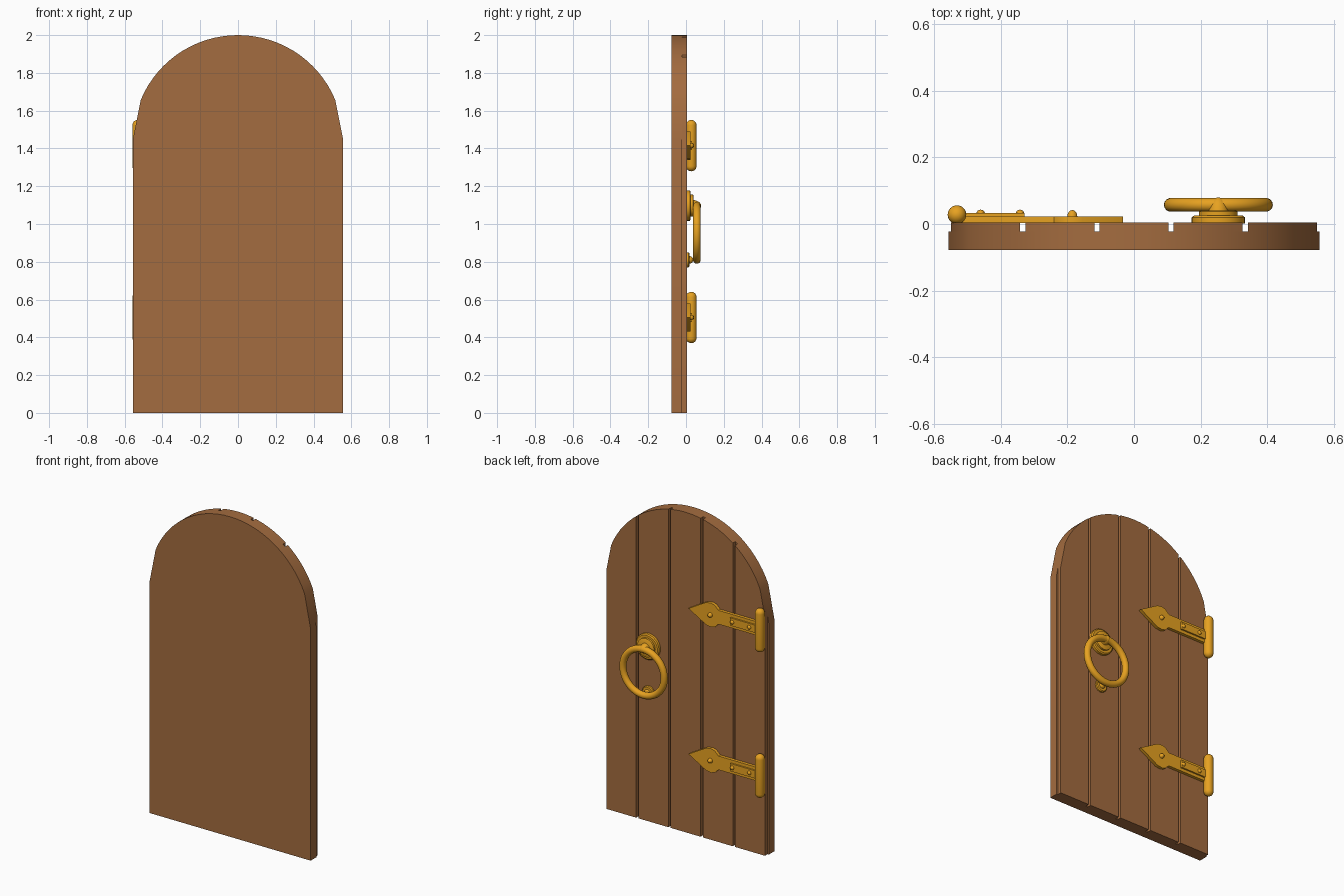
import bpy, bmesh, math
from mathutils import Matrix, Vector

if "Cube" in bpy.data.objects:
    bpy.data.objects.remove(bpy.data.objects["Cube"])


def material(name, rgb):
    m = bpy.data.materials.new(name)
    m.diffuse_color = (*rgb, 1)
    m.use_nodes = True
    m.node_tree.nodes["Principled BSDF"].inputs["Base Color"].default_value = m.diffuse_color
    return m


wood = material("wood", (0.37, 0.15, 0.05))
brass = material("brass", (0.80, 0.36, 0.015))


def finish(name, bm, mat, smooth=True):
    bmesh.ops.recalc_face_normals(bm, faces=bm.faces)
    me = bpy.data.meshes.new(name)
    bm.to_mesh(me)
    bm.free()
    ob = bpy.data.objects.new(name, me)
    bpy.context.collection.objects.link(ob)
    me.materials.append(mat)
    if smooth:
        bpy.ops.object.select_all(action='DESELECT')
        ob.select_set(True)
        bpy.context.view_layer.objects.active = ob
        bpy.ops.object.shade_smooth_by_angle(angle=math.radians(35))
    return ob


def slab(name, outline, y0, y1, mat):
    """Extrude an (x, z) outline from y0 to y1."""
    bm = bmesh.new()
    face = bm.faces.new([bm.verts.new((x, y0, z)) for x, z in outline])
    ext = bmesh.ops.extrude_face_region(bm, geom=[face])
    bmesh.ops.translate(bm, vec=(0, y1 - y0, 0),
                        verts=[v for v in ext['geom'] if isinstance(v, bmesh.types.BMVert)])
    return finish(name, bm, mat)


def lathe(name, profile, loc, mat, axis='Y', closed=False, steps=32):
    """Revolve a (radius, height) profile around the Y or Z axis."""
    bm = bmesh.new()
    vs = [bm.verts.new((r, 0, h)) for r, h in profile]
    es = [bm.edges.new(p) for p in zip(vs, vs[1:])]
    if closed:
        es.append(bm.edges.new((vs[-1], vs[0])))
    bmesh.ops.spin(bm, geom=vs + es, cent=(0, 0, 0), axis=(0, 0, 1),
                   angle=math.tau, steps=steps)
    bmesh.ops.remove_doubles(bm, verts=bm.verts, dist=1e-5)
    if axis == 'Y':
        bmesh.ops.rotate(bm, verts=bm.verts, matrix=Matrix.Rotation(-math.pi / 2, 3, 'X'))
    bmesh.ops.translate(bm, verts=bm.verts, vec=Vector(loc))
    return finish(name, bm, mat)


def dome(radius, height, base=0.0, n=6):
    return [(radius * math.cos(i * math.pi / 2 / n), base + height * math.sin(i * math.pi / 2 / n))
            for i in range(n)] + [(0, base + height)]


# Arched outline: one long facet at each springing point, fine steps above
W, SPRING = 0.557, 1.445
angles = [0] + [22.5 + 4.5 * i for i in range(31)] + [180]
arch = [(W * math.cos(math.radians(a)), SPRING + 0.555 * math.sin(math.radians(a))) for a in angles]


def arch_height(x):
    for (xa, za), (xb, zb) in zip(arch, arch[1:]):
        if xb <= x <= xa:
            return za + (zb - za) * (xa - x) / (xa - xb)


# Solid backing of the door
slab("door_backing", [(-W, 0), (W, 0)] + arch, -0.078, -0.022, wood)

# Five planks with grooves between them
for i in range(5):
    a = -0.5485 + 0.2225 * i
    b = a + 0.207
    top = [p for p in arch if a + 1e-4 < p[0] < b - 1e-4]
    slab(f"plank_{i + 1}", [(a, 0), (b, 0), (b, arch_height(b))] + top + [(a, arch_height(a))],
         -0.022, 0.004, wood)

# Two strap hinges with pins, leaf ends and rivets
for label, z in (("lower", 0.505), ("upper", 1.415)):
    half = [(-0.53, 0.043), (-0.24, 0.043), (-0.215, 0.068), (-0.19, 0.075), (-0.155, 0.07)]
    strap = [(x, z + h) for x, h in half] + [(-0.033, z)] + [(x, z - h) for x, h in reversed(half)]
    slab(label + "_hinge_strap", strap, 0.003, 0.023, brass)
    slab(label + "_hinge_rib", [(-0.53, z - 0.024), (-0.328, z - 0.024),
                                (-0.328, z + 0.024), (-0.53, z + 0.024)], 0.02, 0.033, brass)
    cap = dome(0.028, 0.028, 0.108)
    pin = [(r, -h) for r, h in reversed(cap)] + cap
    lathe(label + "_hinge_pin", pin, (-0.531, 0.028, z), brass, axis='Z', steps=24)
    for j, (x, y) in enumerate(((-0.46, 0.031), (-0.342, 0.031), (-0.185, 0.022))):
        r = 0.013 if j < 2 else 0.015
        lathe(f"{label}_hinge_rivet_{j + 1}", dome(r, 0.043 - y if j < 2 else 0.02, 0, 4),
              (x, y, z), brass, steps=16)

# Round handle plate with a stepped edge and a tapered post
HX, HZ = 0.253, 1.097
lathe("handle_plate", [(0, 0.002), (0.08, 0.002), (0.08, 0.02), (0.073, 0.025), (0.058, 0.025),
                       (0.058, 0.037), (0.053, 0.04), (0, 0.04)], (HX, 0, HZ), brass)
lathe("handle_post", [(0.031, 0.036), (0.027, 0.055), (0.019, 0.07), (0.009, 0.078), (0, 0.08)],
      (HX, 0, HZ), brass, steps=24)

# Pull ring hanging from the post
tube = [(0.143 + 0.0205 * math.cos(t * math.tau / 14), 0.0205 * math.sin(t * math.tau / 14))
        for t in range(14)]
lathe("pull_ring", tube, (HX, 0.0575, 0.953), brass, closed=True, steps=48)

# Striker stud below the ring
lathe("striker_plate", [(0, 0.002), (0.039, 0.002), (0.039, 0.014), (0.034, 0.019), (0, 0.019)],
      (HX, 0, 0.81), brass, steps=24)
lathe("striker_stud", dome(0.02, 0.02, 0.018, 5), (HX, 0, 0.81), brass, steps=20)
